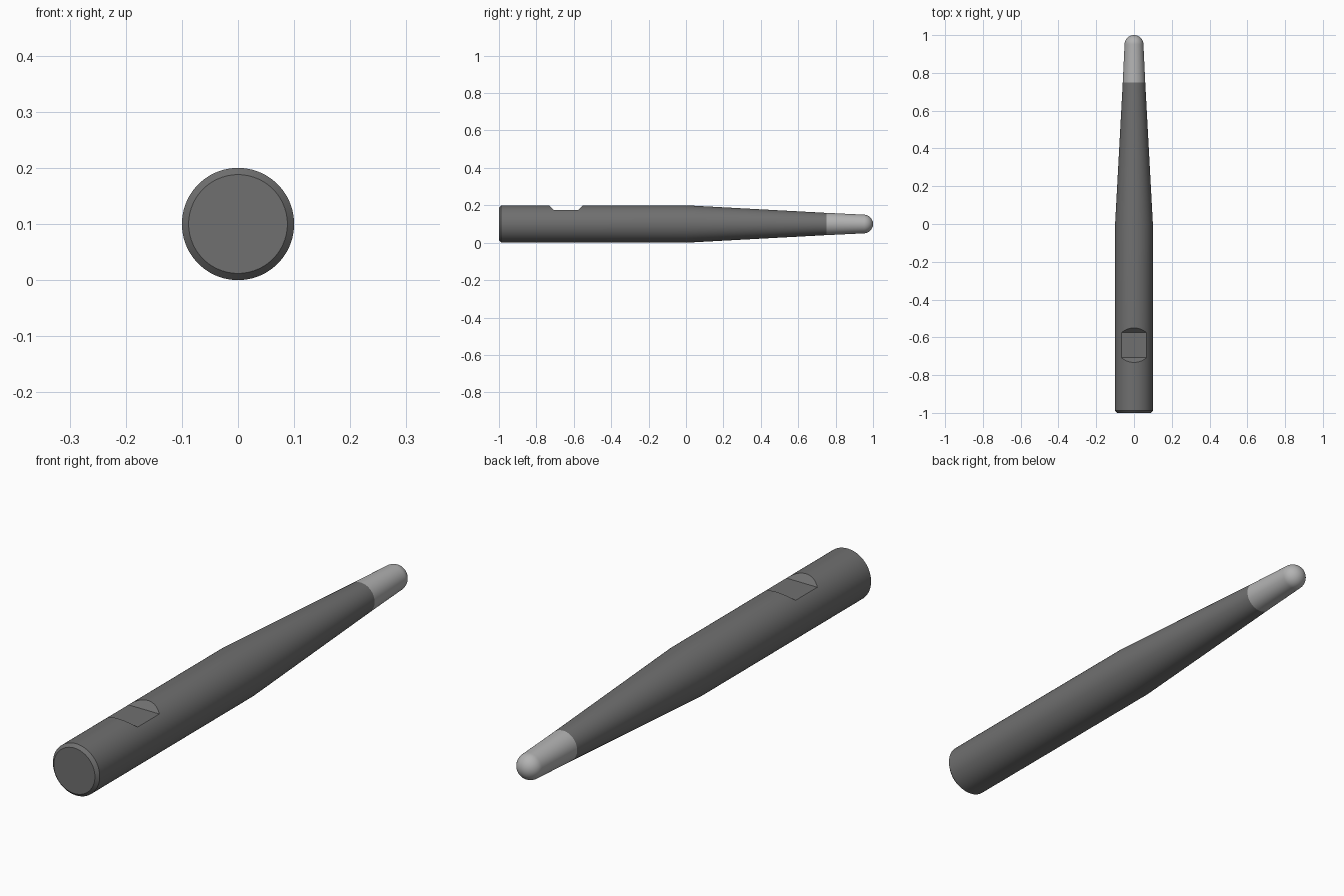
import bpy, bmesh, math

if "Cube" in bpy.data.objects:
    bpy.data.objects.remove(bpy.data.objects["Cube"])

AXIS_Z = 0.1
SEGMENTS = 96


def lathe(name, profile, cap_start=False, cap_end=False):
    """Revolve (y, radius) points around the lengthwise axis; radius 0 makes a pole."""
    bm = bmesh.new()
    rings = []
    for y, r in profile:
        if r == 0:
            rings.append([bm.verts.new((0, y, AXIS_Z))] * SEGMENTS)
            continue
        angles = [2 * math.pi * i / SEGMENTS for i in range(SEGMENTS)]
        rings.append([bm.verts.new((r * math.sin(a), y, AXIS_Z + r * math.cos(a))) for a in angles])
    for a, b in zip(rings, rings[1:]):
        for i in range(SEGMENTS):
            j = (i + 1) % SEGMENTS
            bm.faces.new(list(dict.fromkeys((a[i], a[j], b[j], b[i]))))
    if cap_start:
        bm.faces.new(rings[0])
    if cap_end:
        bm.faces.new(rings[-1])
    return finish(name, bm)


def prism(name, outline, half_width):
    """Extrude a (y, z) outline across x."""
    bm = bmesh.new()
    face = bm.faces.new([bm.verts.new((-half_width, y, z)) for y, z in outline])
    out = bmesh.ops.extrude_face_region(bm, geom=[face])
    moved = [v for v in out["geom"] if isinstance(v, bmesh.types.BMVert)]
    bmesh.ops.translate(bm, verts=moved, vec=(2 * half_width, 0, 0))
    return finish(name, bm)


def finish(name, bm):
    bmesh.ops.recalc_face_normals(bm, faces=bm.faces)
    mesh = bpy.data.meshes.new(name)
    bm.to_mesh(mesh)
    bm.free()
    obj = bpy.data.objects.new(name, mesh)
    bpy.context.collection.objects.link(obj)
    return obj


def select(obj):
    bpy.ops.object.select_all(action="DESELECT")
    obj.select_set(True)
    bpy.context.view_layer.objects.active = obj


def paint(obj, grey):
    mat = bpy.data.materials.new(obj.name + "_metal")
    mat.diffuse_color = (grey, grey, grey, 1)
    mat.use_nodes = True
    mat.node_tree.nodes["Principled BSDF"].inputs["Base Color"].default_value = mat.diffuse_color
    obj.data.materials.append(mat)


# Chamfered cylindrical shank running into the long taper
shank = lathe("tapered_shank",
              [(-1, 0.088), (-0.988, 0.1), (-0.76, 0.1), (-0.52, 0.1), (0, 0.1), (0.75, 0.0595)],
              cap_start=True, cap_end=True)
paint(shank, 0.16)

# Clamping flat with sloped ends, cut into the top of the shank
cutter = prism("clamping_flat_cutter",
               [(-0.708, 0.175), (-0.575, 0.175), (-0.525, 0.225), (-0.758, 0.225)], 0.15)
cut = shank.modifiers.new("clamping_flat", "BOOLEAN")
cut.operation = "DIFFERENCE"
cut.solver = "EXACT"
cut.object = cutter
select(shank)
bpy.ops.object.modifier_apply(modifier=cut.name)
bpy.data.objects.remove(cutter)

# Light tip: end of the taper plus a ball nose
R = 0.05
nose = [(1 - R + R * math.sin(t), R * math.cos(t))
        for t in (math.pi / 2 * k / 16 for k in range(16))]
tip = lathe("ball_nose_tip", [(0.75, 0.0595)] + nose + [(1, 0)])
paint(tip, 0.45)

for part in (shank, tip):
    select(part)
    bpy.ops.object.shade_smooth_by_angle(angle=math.radians(25))
